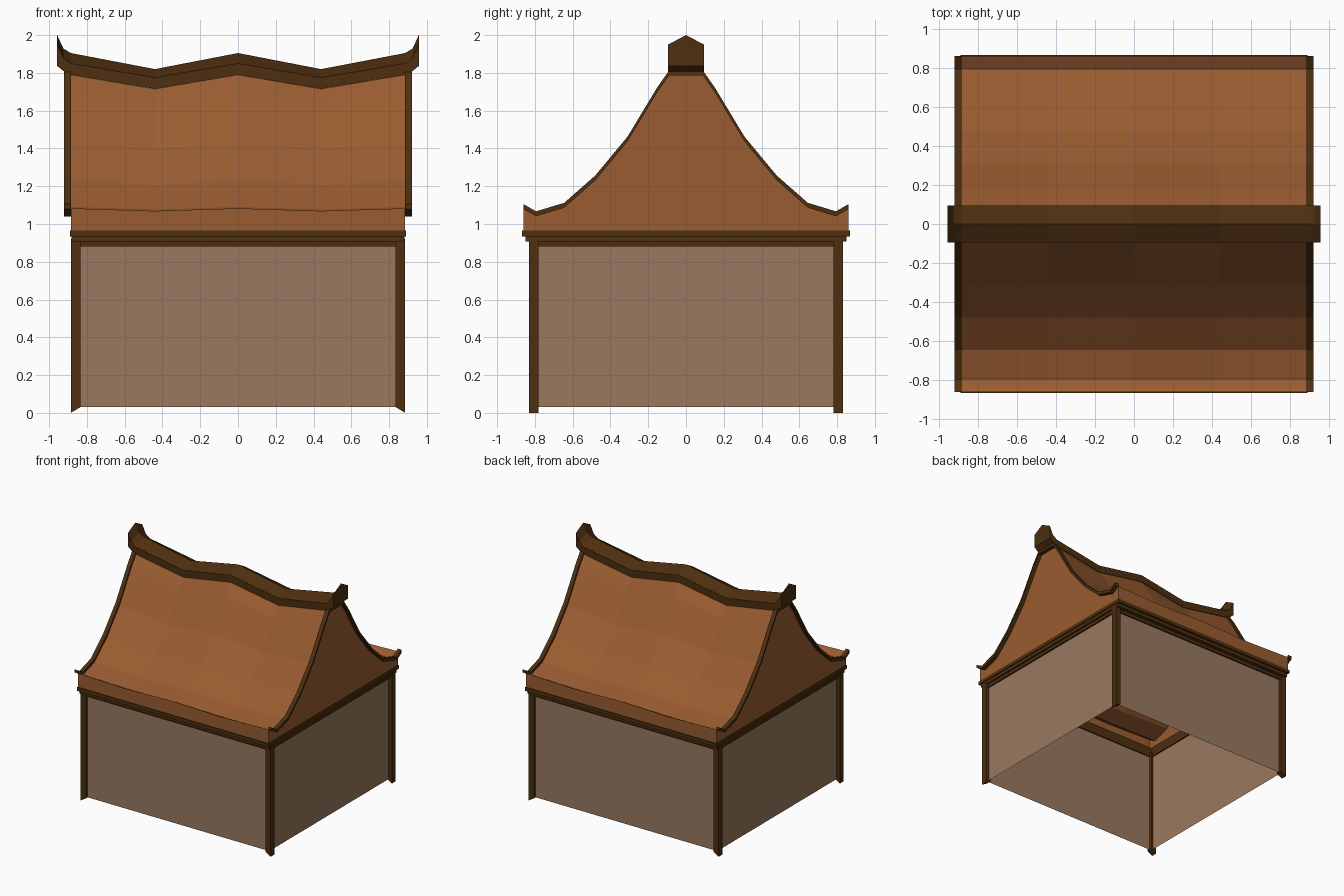
import bpy
import bmesh

cube = bpy.data.objects.get("Cube")
if cube:
    bpy.data.objects.remove(cube, do_unlink=True)


def material(name, rgb):
    m = bpy.data.materials.new(name)
    m.use_nodes = True
    m.diffuse_color = (*rgb, 1)
    m.node_tree.nodes["Principled BSDF"].inputs["Base Color"].default_value = (*rgb, 1)
    return m


DARK = material("dark timber", (0.075, 0.028, 0.005))
TILE = material("orange roof", (0.32, 0.107, 0.03))
WALL = material("tan wall", (0.32, 0.19, 0.115))


def build(name, verts, faces, mat, closed=True):
    bm = bmesh.new()
    vs = [bm.verts.new(v) for v in verts]
    for f in faces:
        bm.faces.new([vs[i] for i in f])
    if closed:
        bmesh.ops.recalc_face_normals(bm, faces=bm.faces)
    me = bpy.data.meshes.new(name)
    bm.to_mesh(me)
    bm.free()
    me.materials.append(mat)
    ob = bpy.data.objects.new(name, me)
    bpy.context.collection.objects.link(ob)
    return ob


def loft(name, sections, mat, ring=True, caps=True):
    """Skin a list of equal-length cross-sections."""
    n = len(sections[0])
    verts = [p for s in sections for p in s]
    faces = [(i * n + j, i * n + (j + 1) % n, (i + 1) * n + (j + 1) % n, (i + 1) * n + j)
             for i in range(len(sections) - 1) for j in range(n if ring else n - 1)]
    if ring and caps:
        faces += [tuple(range(n)), tuple(range(len(verts) - n, len(verts)))]
    return build(name, verts, faces, mat)


def rect(x, y, z):
    return [(-x, -y, z), (x, -y, z), (x, y, z), (-x, y, z)]


# Thin walls, open at floor and ceiling
loft("walls", [rect(0.855, 0.805, 0.03), rect(0.855, 0.805, 0.93)], WALL, caps=False)

# Corner posts with feet cut at a slant
for sx, side in ((-1, "right"), (1, "left")):
    for sy, end in ((-1, "front"), (1, "back")):
        outline = [(0.885, 0), (0.885, 0.92), (0.835, 0.92), (0.835, 0.03)]
        loft(f"{end}_{side}_post",
             [[(sx * x, sy * y, z) for x, z in outline] for y in (0.78, 0.83)], DARK)

# Stepped wall plate under the roof
for name, x, y, z0, z1 in (("upper_beam", 0.89, 0.867, 0.935, 0.965),
                           ("middle_beam", 0.882, 0.85, 0.908, 0.935),
                           ("lower_beam", 0.868, 0.818, 0.882, 0.908)):
    loft(name, [rect(x, y, z0), rect(x, y, z1), rect(0.845, 0.795, z1),
                rect(0.845, 0.795, z0), rect(x, y, z0)], DARK, caps=False)

# Swept roof profile from the front lip to the ridge (y, z)
half = [(-0.86, 1.083), (-0.794, 1.045), (-0.645, 1.09), (-0.48, 1.235),
        (-0.31, 1.44), (-0.153, 1.70), (-0.09, 1.79)]
profile = half + [(-y, z) for y, z in reversed(half)]
skirt = [(-0.86, 0.96)] + profile + [(0.86, 0.96)]


def sag(z):
    return max(0, 0.01 + 0.087 * (z - 1.04)) if z > 1 else 0


# Roof skin dips between the middle and the gables
columns = [(-0.885, 0), (-0.44, 1), (0, 0), (0.44, 1), (0.885, 0)]
loft("roof_skin", [[(x, y, z - k * sag(z)) for y, z in skirt] for x, k in columns],
     TILE, ring=False)

for sx, side in ((-1, "right"), (1, "left")):
    # Gable built as vertical strips
    n = len(profile)
    gable = [(sx * 0.885, y, z) for y, z in profile] + [(sx * 0.885, y, 0.96) for y, z in profile]
    strips = [(i, i + 1, n + i + 1, n + i)[::-sx] for i in range(n - 1)]
    build(f"{side}_gable", gable, strips, TILE, closed=False)

    # Dark verge trim following the roof profile
    loft(f"{side}_verge_trim",
         [[(sx * x, y, z + dz) for x, dz in ((0.885, -0.004), (0.92, -0.004),
                                             (0.92, 0.022), (0.885, 0.022))]
          for y, z in profile], DARK)

# Ridge beam with peaked top and upturned ends: x, bottom, shoulder, peak
right_half = [(0, 1.79, 1.85, 1.905), (0.44, 1.715, 1.775, 1.82),
              (0.885, 1.79, 1.85, 1.905), (0.925, 1.81, 1.88, 1.93),
              (0.957, 1.837, 1.95, 2.0)]
stations = [(-x, *r) for x, *r in reversed(right_half[1:])] + right_half
loft("ridge_beam",
     [[(x, -0.095, b), (x, -0.095, s), (x, 0, p), (x, 0.095, s), (x, 0.095, b)]
      for x, b, s, p in stations], DARK)
